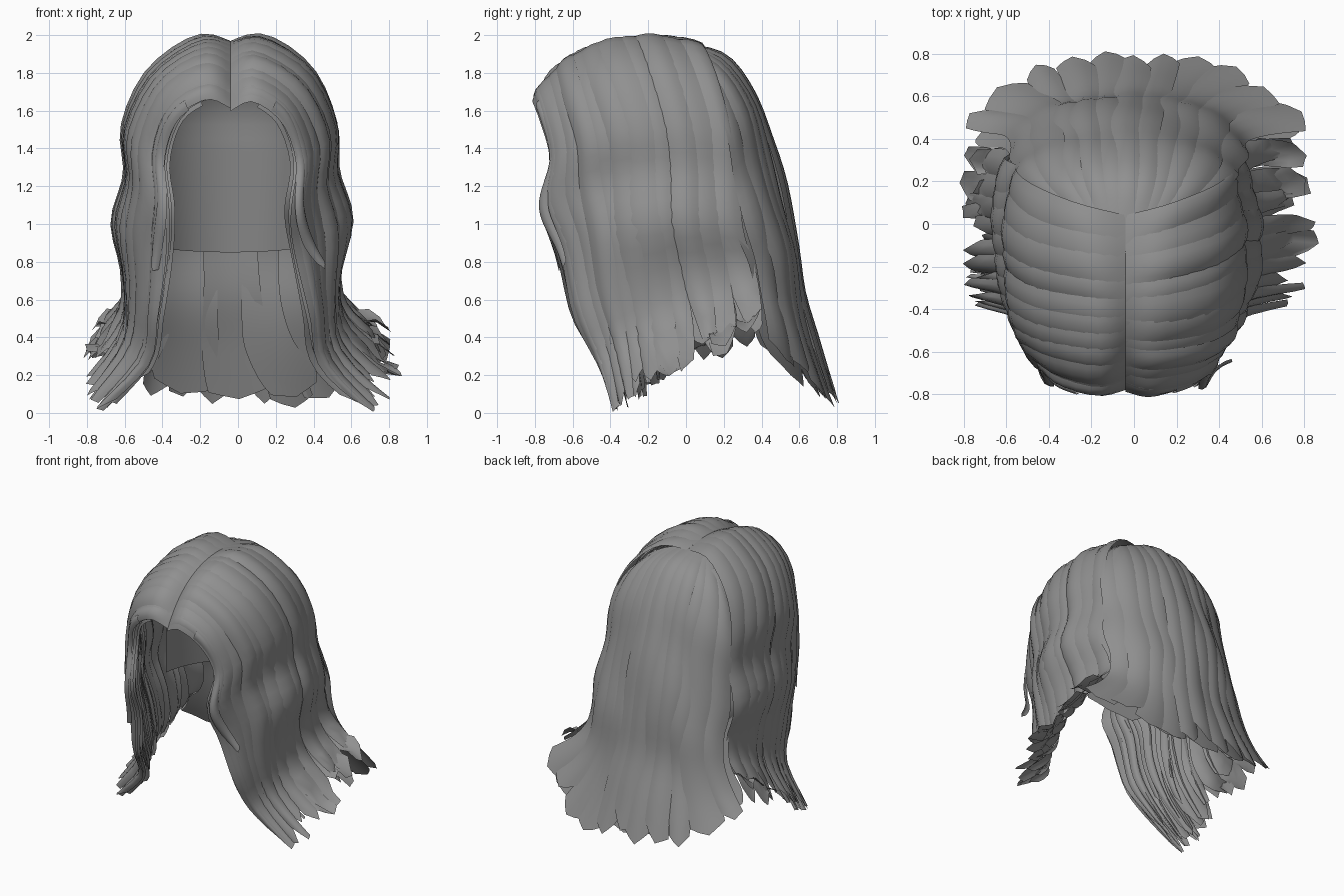
import bpy, bmesh, math, random
from mathutils import Vector

random.seed(11)
if "Cube" in bpy.data.objects:
    bpy.data.objects.remove(bpy.data.objects["Cube"])

hair = bpy.data.materials.new("hair_grey")
hair.use_nodes = True
GREY = (0.28, 0.28, 0.28, 1)
hair.diffuse_color = GREY
hair.node_tree.nodes["Principled BSDF"].inputs["Base Color"].default_value = GREY

PART_X = -0.04
HEART = Vector((0, -0.1, 1.0))

# Guide strands: root at the parting, then over the head and down to the tip
FRONT = [(0, -.77, 1.63), (.12, -.8, 1.68), (.29, -.76, 1.57), (.37, -.7, 1.35), (.35, -.74, 1.1),
         (.37, -.66, .85), (.42, -.59, .52), (.46, -.46, .25), (.71, -.38, 0)]
MIDDLE = [(0, -.45, 1.92), (.15, -.45, 1.95), (.4, -.4, 1.79), (.54, -.32, 1.5), (.54, -.29, 1.25),
          (.6, -.26, 1.0), (.55, -.2, .7), (.59, -.15, .42), (.84, -.12, .15)]
REAR = [(0, .02, 1.95), (.2, .07, 1.95), (.41, .15, 1.76), (.51, .22, 1.5), (.51, .25, 1.25),
        (.56, .28, 1.0), (.53, .34, .78), (.59, .37, .6), (.82, .38, .4)]
BACK_MID = [(0, .02, 1.95), (0, .2, 1.88), (0, .35, 1.68), (0, .44, 1.42), (0, .52, 1.15),
            (0, .58, .88), (0, .61, .6), (0, .69, .33), (0, .81, -.01)]
BACK_EDGE = [(.26, .07, 1.88), (.4, .16, 1.72), (.47, .25, 1.5), (.48, .3, 1.25), (.52, .35, 1.0),
             (.51, .41, .8), (.54, .45, .6), (.65, .48, .42), (.84, .5, .25)]


def along(points, t):
    """Smooth curve through the guide points."""
    pts = [Vector(p) for p in points]
    f = max(0, min(t, 1)) * (len(pts) - 1)
    i = min(int(f), len(pts) - 2)
    f -= i
    a, b, c, d = (pts[max(0, min(k, len(pts) - 1))] for k in range(i - 1, i + 3))
    return b + (c - a) * f / 2 + (a - 2.5 * b + 2 * c - d / 2) * f * f + (1.5 * (b - c) + (d - a) / 2) * f ** 3


def side_shell(u, t):
    u = max(-.04, min(u, 1.02))
    return (along(FRONT, t) * (2 * u - 1) * (u - 1) + along(MIDDLE, t) * 4 * u * (1 - u)
            + along(REAR, t) * u * (2 * u - 1))


def back_shell(v, t):
    a, b = along(BACK_MID, t), along(BACK_EDGE, t)
    w = abs(v) ** 2.2
    return Vector((b.x * v, a.y + (b.y - a.y) * w, a.z + (b.z - a.z) * w))


def raised(shell, u, t, lift):
    """Point on a shell, pushed out along its normal."""
    e = .01
    p = shell(u, t)
    ta, tb = max(t - e, 0), min(t + e, 1)
    n = (shell(u + e, t) - shell(u - e, t)).cross(shell(u, tb) - shell(u, ta))
    if n.length < 1e-9:
        n = p - HEART
    n.normalize()
    if n.dot(p - HEART) < 0:
        n.negate()
    return p + n * lift


def add_lock(bm, shell, u, half, start=0, end=1, lift=0, side=1, sweep=0, bulge=.02):
    """One curved ribbon of hair with a broad, slanted tip."""
    rows = 26
    phase = 5 * u + side + random.uniform(-.7, .7)
    narrowing = random.uniform(.2, .5)
    slant = random.uniform(-.03, .03)
    cols = (-1, -.55, 0, .55, 1)
    grid = []
    for r in range(rows + 1):
        k = r / rows
        root = min(1, k * 6) if start == 0 else 1
        taper = 1 - narrowing * max(0, (k - .75) / .25) ** 1.6
        row = []
        for c in cols:
            t = start + (end - start) * (k - (.03 * abs(c) + slant * c) * k ** 10)
            sway = .03 * math.sin(9 * t + phase) * t
            wave = .009 * math.sin(16 * t + phase) * min(1, t * 2)
            height = (lift + bulge * (1 - c * c) + .006 * c + wave) * root
            p = raised(shell, u + sway + c * half * taper, t, height)
            p.x = PART_X * (1 - k ** 6) + side * (p.x + sweep * k ** 4)
            row.append(bm.verts.new(p))
        grid.append(row)
    for a, b in zip(grid, grid[1:]):
        for i in range(len(cols) - 1):
            quad = (a[i], a[i + 1], b[i + 1], b[i])
            bm.faces.new(quad if side > 0 else quad[::-1])


def finish(bm, name):
    mesh = bpy.data.meshes.new(name)
    bm.to_mesh(mesh)
    bm.free()
    mesh.materials.append(hair)
    for face in mesh.polygons:
        face.use_smooth = True
    bpy.context.collection.objects.link(bpy.data.objects.new(name, mesh))


# Side hair: outer locks, a shorter under layer and thin strands by the face
for side, label in ((1, "left"), (-1, "right")):
    bm = bmesh.new()
    count = 10
    for i in range(count):
        add_lock(bm, side_shell, (i + random.uniform(.3, .7)) / count, random.uniform(.07, .1),
                 end=random.uniform(.95, 1), lift=random.uniform(-.012, .01), side=side)
    add_lock(bm, side_shell, .03, .05, side=side)
    finish(bm, label + "_side_locks")

    bm = bmesh.new()
    for i in range(9):
        add_lock(bm, side_shell, (i + .5) / 9, .08, start=.16, end=random.uniform(.91, .98),
                 lift=random.uniform(-.055, -.03), side=side)
    finish(bm, label + "_under_locks")

    bm = bmesh.new()
    for i in range(10):
        add_lock(bm, side_shell, .02 + i * .045, .035, start=.22, end=random.uniform(.84, 1),
                 lift=-.03 - .015 * (i % 3), side=side)
    add_lock(bm, side_shell, .0, .035, start=.2, end=.66, side=side, sweep=.07)
    finish(bm, label + "_face_strands")

# Back hair: outer locks and wide inner panels
bm = bmesh.new()
for i in range(11):
    add_lock(bm, back_shell, -.95 + .19 * i, random.uniform(.13, .18), end=random.uniform(.95, 1),
             lift=random.uniform(-.012, .01))
finish(bm, "back_locks")

bm = bmesh.new()
for i in range(5):
    add_lock(bm, back_shell, -.84 + .42 * i, .3, start=.45, end=random.uniform(.93, .98),
             lift=-.045, bulge=.008)
finish(bm, "back_inner_panels")

# Scalp cap: closed over the crown, opening gradually toward the face, ending at the nape
bm = bmesh.new()
grid = []
for r in range(19):
    k = r / 18
    bend = min(k / .5, 1) * math.pi / 2
    low = max(0, k - .5) * 2
    z = 1.45 + .44 * math.cos(bend) - .6 * low
    spread = math.radians(178 - 88 * max(0, min(1, (1.72 - z) / .25)))
    width = math.sin(bend) ** .8
    row = []
    for j in range(33):
        a = spread * (j / 16 - 1)
        back = max(0, math.cos(a))
        row.append(bm.verts.new((PART_X + .47 * width * math.sin(a),
                                 -.13 + .52 * width * math.cos(a) + .11 * low * back,
                                 z + .06 * low * (1 - back))))
    grid.append(row)
for a, b in zip(grid, grid[1:]):
    for j in range(32):
        bm.faces.new((a[j], b[j], b[j + 1], a[j + 1]))
bmesh.ops.remove_doubles(bm, verts=bm.verts, dist=.0005)
finish(bm, "scalp_cap")
